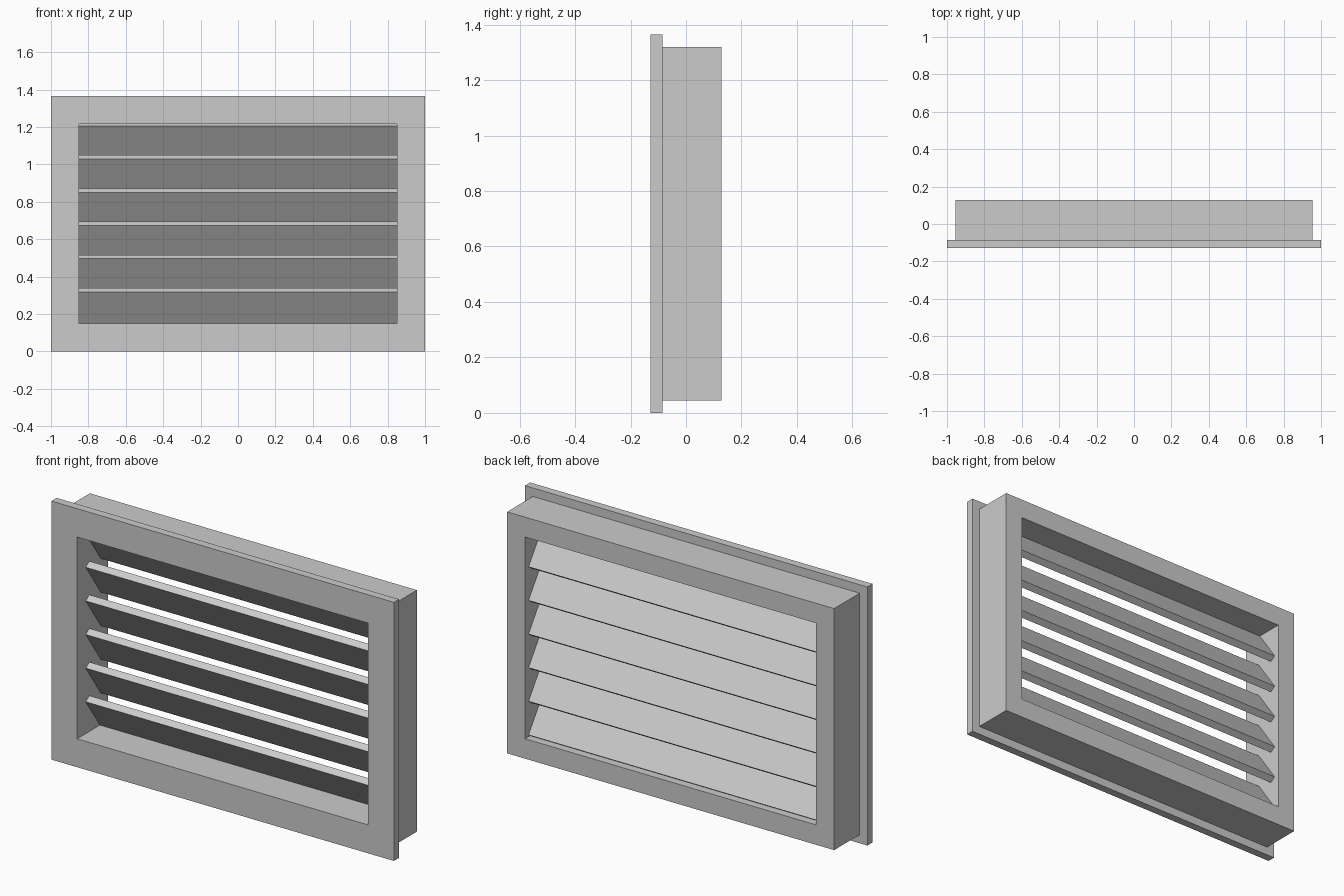
import bpy, bmesh, math

if "Cube" in bpy.data.objects:
    bpy.data.objects.remove(bpy.data.objects["Cube"])

W, H, D = 1.0, 1.365, 0.128     # half width, height, half depth
BORDER = 0.15                   # frame border around the opening
FLANGE_Y = -0.085               # back of the front flange


def finish(name, bm):
    bmesh.ops.recalc_face_normals(bm, faces=bm.faces)
    mesh = bpy.data.meshes.new(name)
    bm.to_mesh(mesh)
    bm.free()
    obj = bpy.data.objects.new(name, mesh)
    bpy.context.collection.objects.link(obj)
    return obj


# Frame: stepped profile (inset, y) swept around the rectangle with mitred corners
profile = [(BORDER, -D), (0, -D), (0, FLANGE_Y),
           (0.045, FLANGE_Y), (0.045, D), (BORDER, D)]
bm = bmesh.new()
rings = []
for sx, top in ((-1, 0), (1, 0), (1, 1), (-1, 1)):
    rings.append([bm.verts.new((sx * (W - i), y, H - i if top else i))
                  for i, y in profile])
n = len(profile)
for c in range(4):
    a, b = rings[c], rings[(c + 1) % 4]
    for k in range(n):
        m = (k + 1) % n
        bm.faces.new((a[k], a[m], b[m], b[k]))
finish("frame", bm)

# Slats: tilted flat blades, high at the front and low at the back
COUNT = 6
PITCH = (H - 2 * BORDER) / COUNT
LENGTH, THICK, TILT = 0.219, 0.0365, math.radians(55)
for s in range(COUNT):
    bm = bmesh.new()
    bmesh.ops.create_cube(bm, size=1)
    bmesh.ops.scale(bm, vec=(2 * (W - BORDER), LENGTH, THICK), verts=bm.verts)
    slat = finish(f"slat_{s + 1}", bm)
    slat.rotation_euler.x = -TILT
    slat.location = (0, (FLANGE_Y + D) / 2, BORDER + PITCH * (s + 0.5))
